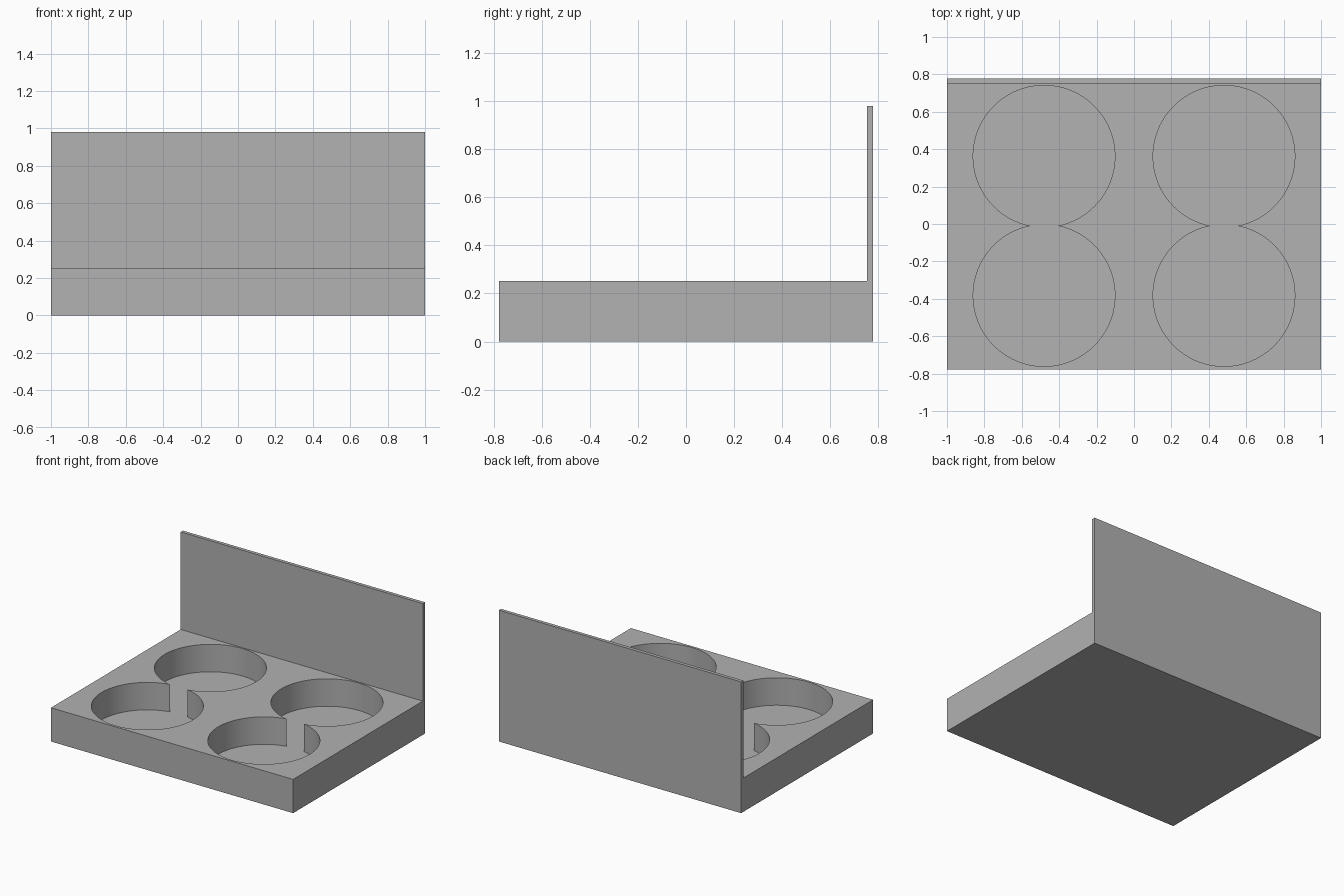
import bpy
import bmesh
from mathutils import Matrix, Vector
from math import radians

cube = bpy.data.objects.get("Cube")
if cube:
    bpy.data.objects.remove(cube, do_unlink=True)

HALF_X, HALF_Y = 1.0, 0.778
BASE_TOP, WALL_TOP = 0.252, 0.98
WALL_FRONT = 0.752
POCKET_RADIUS, POCKET_FLOOR = 0.379, 0.047

# Single plain grey
grey = bpy.data.materials.new("plain_grey")
grey.use_nodes = True
colour = (0.445, 0.445, 0.445, 1)
grey.diffuse_color = colour
grey.node_tree.nodes["Principled BSDF"].inputs["Base Color"].default_value = colour


def make_object(name, bm):
    bmesh.ops.recalc_face_normals(bm, faces=bm.faces[:])
    mesh = bpy.data.meshes.new(name)
    bm.to_mesh(mesh)
    bm.free()
    mesh.materials.append(grey)
    obj = bpy.data.objects.new(name, mesh)
    bpy.context.collection.objects.link(obj)
    return obj


# Tray and upright back panel: one L-shaped profile extruded across the width
profile = [(-HALF_Y, 0), (HALF_Y, 0), (HALF_Y, WALL_TOP),
           (WALL_FRONT, WALL_TOP), (WALL_FRONT, BASE_TOP), (-HALF_Y, BASE_TOP)]
bm = bmesh.new()
side = bm.faces.new([bm.verts.new((-HALF_X, y, z)) for y, z in profile])
extruded = bmesh.ops.extrude_face_region(bm, geom=[side])
moved = [v for v in extruded["geom"] if isinstance(v, bmesh.types.BMVert)]
bmesh.ops.translate(bm, verts=moved, vec=Vector((2 * HALF_X, 0, 0)))
tray = make_object("tray_with_back_panel", bm)

# Four round pockets; each front and rear pair overlaps in a narrow opening
cutters = []
for x in (-0.481, 0.481):
    for y in (-0.382, 0.362):
        depth = BASE_TOP - POCKET_FLOOR + 0.1
        bm = bmesh.new()
        bmesh.ops.create_cone(bm, cap_ends=True, segments=96, depth=depth,
                              radius1=POCKET_RADIUS, radius2=POCKET_RADIUS,
                              matrix=Matrix.Translation((x, y, POCKET_FLOOR + depth / 2)))
        cutter = make_object("pocket_cutter", bm)
        cutter.hide_render = True
        cutters.append(cutter)
        cut = tray.modifiers.new("pocket", "BOOLEAN")
        cut.operation = "DIFFERENCE"
        cut.solver = "EXACT"
        cut.object = cutter

# Bake the cuts, discard the cutters and smooth the pocket walls
bpy.ops.object.select_all(action="DESELECT")
bpy.context.view_layer.objects.active = tray
tray.select_set(True)
for modifier in list(tray.modifiers):
    bpy.ops.object.modifier_apply(modifier=modifier.name)
for cutter in cutters:
    bpy.data.objects.remove(cutter, do_unlink=True)
bpy.ops.object.shade_smooth_by_angle(angle=radians(30))
